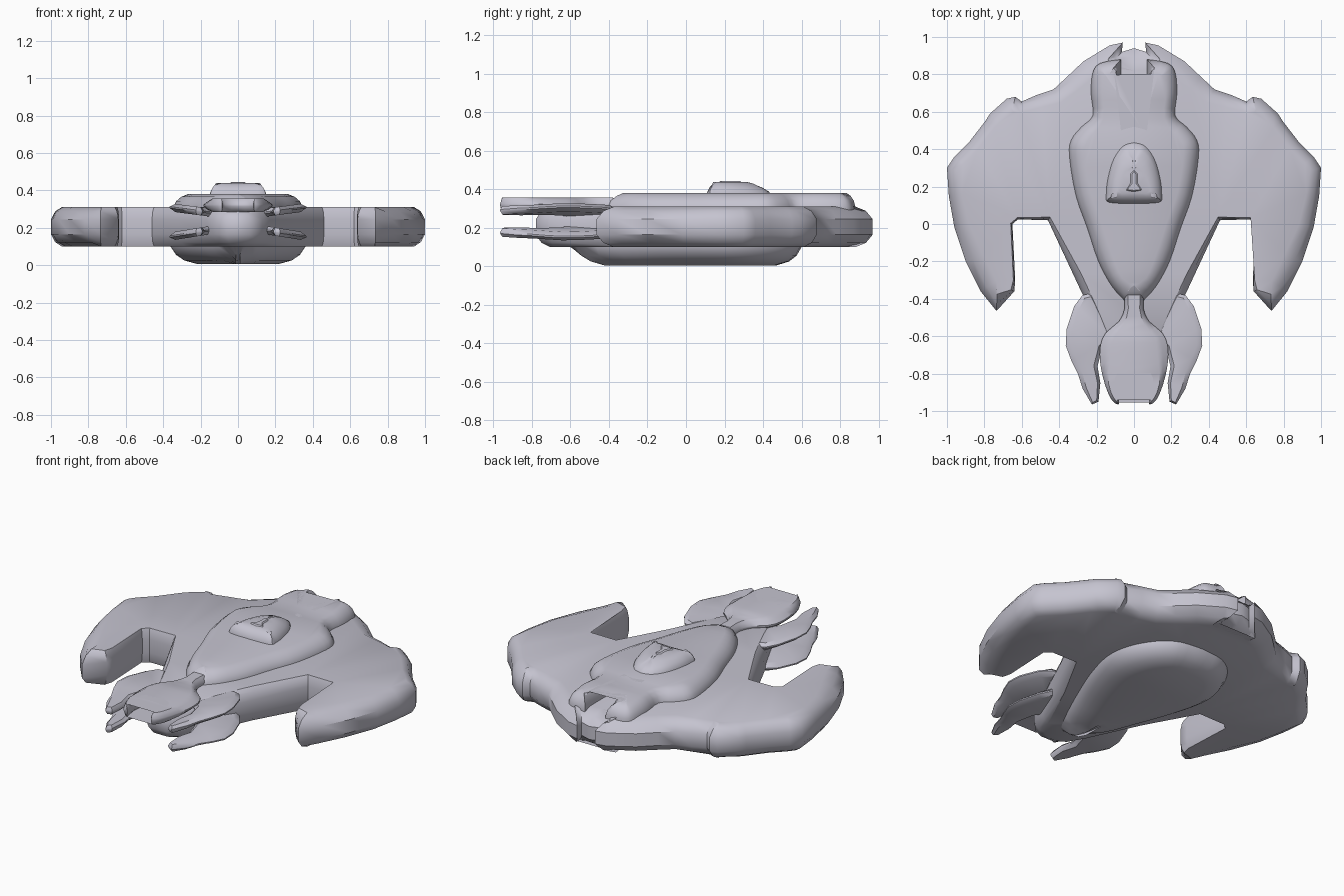
import bpy, bmesh, math
from mathutils import Vector

if "Cube" in bpy.data.objects:
    bpy.data.objects.remove(bpy.data.objects["Cube"])

# One pale lilac-grey hull colour
hull_grey = bpy.data.materials.new("hull_grey")
hull_grey.use_nodes = True
colour = (0.56, 0.55, 0.63, 1)
hull_grey.diffuse_color = colour
hull_grey.node_tree.nodes["Principled BSDF"].inputs["Base Color"].default_value = colour


def smooth_path(points, steps):
    """Catmull-Rom refinement of an open path of (x, y, inset) points."""
    pts = [Vector(p) for p in points]
    out = []
    for i in range(len(pts) - 1):
        a, b, c, d = pts[max(i - 1, 0)], pts[i], pts[i + 1], pts[min(i + 2, len(pts) - 1)]
        for s in range(steps):
            t = s / steps
            out.append(b + (c - a) * t / 2 + (a * 2 - b * 5 + c * 4 - d) * t * t / 2
                       + (b * 3 - a - c * 3 + d) * t ** 3 / 2)
    return out + [pts[-1]]


def mirrored(half):
    """Close a half outline (rear to front on the +x side) across x = 0."""
    half = [Vector(p) for p in half]
    return half + [Vector((-p.x, p.y, p.z)) for p in reversed(half) if p.x > 1e-4]


def inset(loop, amount):
    """Move each outline point inward by its own inset times amount."""
    result = []
    for i, p in enumerate(loop):
        before = (p - loop[i - 1]).xy.normalized()
        after = (loop[(i + 1) % len(loop)] - p).xy.normalized()
        way = before + after
        normal = Vector((way.y, -way.x)).normalized()
        q = p.xy + normal * p.z * amount
        if abs(p.x) > 1e-4 and q.x * p.x <= 0:
            q.x = math.copysign(0.01, p.x)
        result.append(q)
    return result


def loft(name, loop, layers, tilt=None, mirror=False):
    """Stack inset copies of an outline; layers hold (inset amount, height)."""
    bm = bmesh.new()
    rings = []
    for amount, z in layers:
        rings.append([bm.verts.new((q.x, q.y, z + (tilt(q) if tilt else 0)))
                      for q in inset(loop, amount)])
    for low, high in zip(rings, rings[1:]):
        for i in range(len(loop)):
            j = (i + 1) % len(loop)
            bm.faces.new((low[i], low[j], high[j], high[i]))
    caps = [bm.faces.new(rings[0]), bm.faces.new(reversed(rings[-1]))]
    bmesh.ops.triangulate(bm, faces=caps)
    bmesh.ops.recalc_face_normals(bm, faces=bm.faces)
    mesh = bpy.data.meshes.new(name)
    bm.to_mesh(mesh)
    bm.free()
    mesh.materials.append(hull_grey)
    mesh.polygons.foreach_set("use_smooth", [True] * len(mesh.polygons))
    mesh.set_sharp_from_angle(angle=math.radians(38))
    obj = bpy.data.objects.new(name, mesh)
    bpy.context.scene.collection.objects.link(obj)
    if mirror:
        obj.modifiers.new("mirror", "MIRROR")
    return obj


# Main wing: notched rear, pod shoulders, swept tips, inner bays and nose
wing = [
    (0, .94, .12), (.065, .92, .11), (.06, .97, .12), (.13, .955, .12),
    (.27, .87, .1), (.36, .785, .09), (.43, .72, .08), (.52, .69, .07),
    (.6, .655, .06), (.635, .68, .07), (.68, .67, .08), (.77, .59, .07),
    (.795, .55, .06), (.88, .44, .06), (.96, .36, .06), (1, .3, .06),
    (.99, .15, .07), (.96, -.02, .08), (.9, -.2, .1), (.82, -.36, .1),
    (.735, -.465, .09), (.64, -.36, .02), (.635, -.3, .01), (.65, 0, .01),
    (.62, .025, .01), (.46, .02, .02), (.32, -.28, .04), (.17, -.6, .04),
    (.13, -.71, .06), (.06, -.78, .08)]
loft("wing_hull", mirrored(wing),
     [(1, .1), (.4, .122), (0, .165), (0, .245), (.4, .288), (1, .31)])

# Raised upper hull with a slot open to the rear
upper = [(.07, .88, .06), (.18, .86, .07), (.22, .81, .07), (.23, .7, .06),
         (.22, .58, .06), (.28, .52, .07), (.335, .45, .08), (.345, .36, .08),
         (.31, .15, .08), (.25, -.02, .08), (.19, -.2, .08), (.12, -.33, .07),
         (.05, -.41, .1)]
slot = [(0, .52, 0), (.04, .51, 0), (.07, .5, 0)]
loft("upper_hull", mirrored(slot + smooth_path(upper, 3)),
     [(0, .27), (0, .31), (.2, .342), (.55, .366), (1, .38)])

# Deep belly keel
belly = [(0, .6, .13), (.15, .58, .13), (.26, .5, .13), (.34, .36, .14),
         (.36, .2, .15), (.31, 0, .15), (.23, -.2, .14), (.14, -.4, .13),
         (.05, -.57, .25), (0, -.6, .34)]
loft("belly", mirrored(smooth_path(belly, 3)),
     [(1, .005), (.5, .025), (.2, .055), (0, .1), (0, .13)])

# Canopy with a steep front face and a long rear slope
canopy = [(0, .44, .18), (.06, .42, .15), (.11, .35, .1), (.14, .25, .07),
          (.15, .16, .06), (.135, .115, .05), (0, .108, .06)]
loft("canopy", mirrored(smooth_path(canopy, 4)),
     [(0, .37), (.05, .388), (.25, .41), (.6, .429), (1, .438)])

# Small raised ornament on the canopy
crest = [(0, .29, .01), (.02, .27, .01), (.02, .22, .01), (.045, .18, .01), (0, .17, .01)]
loft("canopy_crest", mirrored(crest), [(0, .42), (0, .436), (1, .444)])

# Forked head and its neck
head = [(0, -.36, .02), (.05, -.37, .02), (.05, -.45, .02), (.08, -.52, .03),
        (.15, -.58, .05), (.18, -.65, .06), (.18, -.75, .05), (.155, -.86, .02),
        (.12, -.94, .015), (.085, -.965, .012), (.08, -.94, .01),
        (.092, -.86, .012), (.07, -.8, .02), (0, -.78, .03)]
loft("forked_head", mirrored(smooth_path(head, 2)),
     [(1, .285), (.4, .295), (0, .315), (0, .325), (.5, .345), (1, .357)])

# Two pairs of claw fins, spreading up and down from the nose
fin = [Vector(p) for p in [
    (.22, -.37, .02), (.275, -.38, .02), (.32, -.44, .03), (.36, -.56, .03),
    (.365, -.65, .03), (.335, -.73, .03), (.3, -.8, .025), (.275, -.88, .02),
    (.225, -.965, .012), (.19, -.95, .012), (.18, -.85, .015),
    (.195, -.76, .02), (.17, -.66, .02), (.11, -.6, .02)]]
for name, base, slope in (("upper_fins", .275, .13), ("lower_fins", .195, -.16)):
    loft(name, fin, [(1, base - .022), (0, base - .004), (0, base + .004), (1, base + .022)],
         tilt=lambda q, s=slope: s * (q.x - .1), mirror=True)
